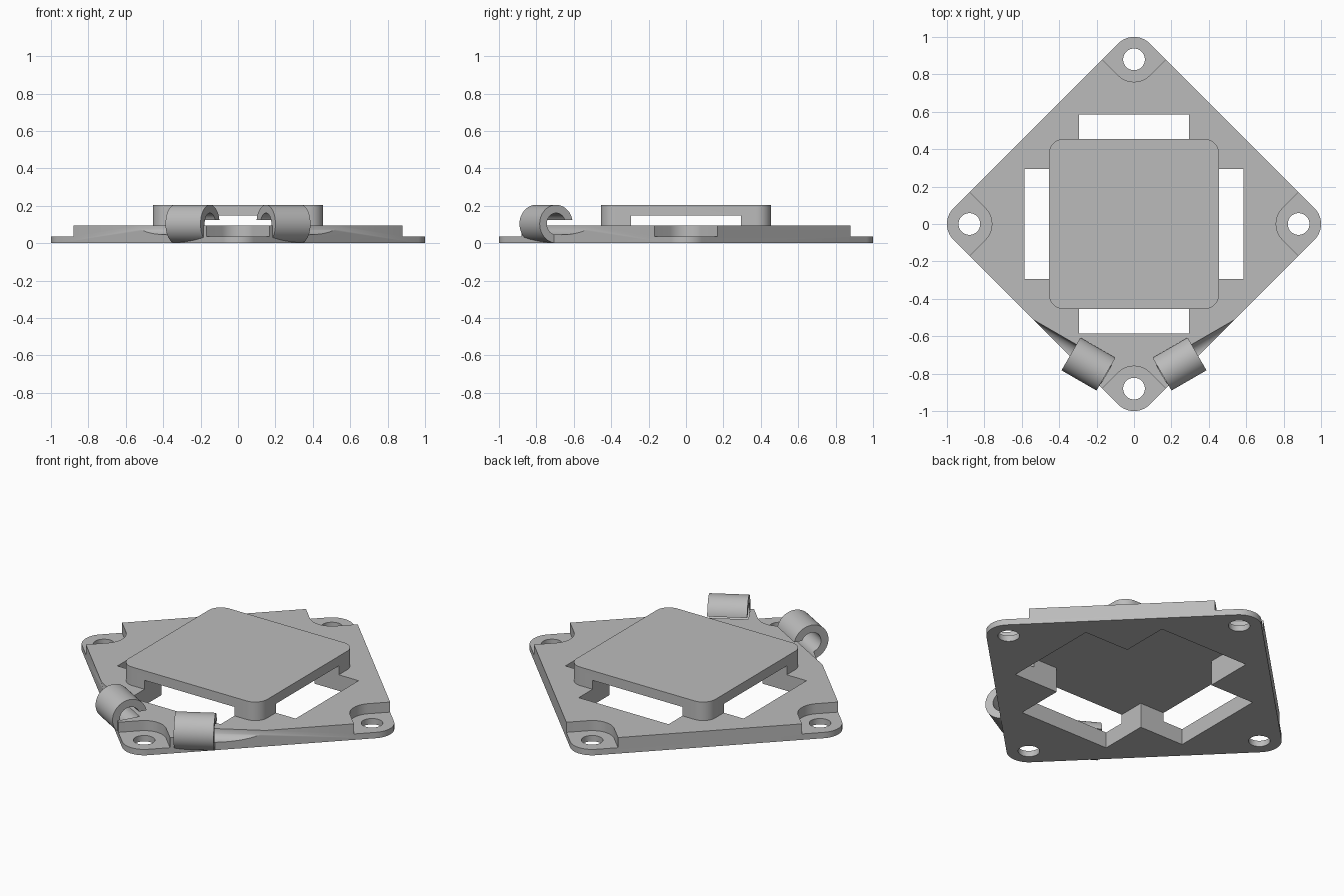
import bpy, bmesh, math
from mathutils import Matrix, Vector

cube = bpy.data.objects.get("Cube")
if cube:
    bpy.data.objects.remove(cube, do_unlink=True)

grey = bpy.data.materials.new("plain_grey")
grey.use_nodes = True
COLOUR = (0.5, 0.5, 0.5, 1)
grey.diffuse_color = COLOUR
grey.node_tree.nodes["Principled BSDF"].inputs["Base Color"].default_value = COLOUR


def rounded_square(reach, radius, turn, centre=(0, 0), steps=12):
    """Outline with four corner arcs; the arc centres sit `reach` from the middle."""
    pts = []
    for corner in range(4):
        mid = turn + corner * math.pi / 2
        for i in range(steps + 1):
            a = mid + (i / steps - 0.5) * math.pi / 2
            pts.append((centre[0] + reach * math.cos(mid) + radius * math.cos(a),
                        centre[1] + reach * math.sin(mid) + radius * math.sin(a)))
    return pts


def prism(name, pts, low, high, matrix=Matrix()):
    """Extrude a flat outline from low to high, then place it."""
    bm = bmesh.new()
    face = bm.faces.new([bm.verts.new((x, y, low)) for x, y in pts])
    top = bmesh.ops.extrude_face_region(bm, geom=[face])["geom"]
    bmesh.ops.translate(bm, vec=(0, 0, high - low),
                        verts=[v for v in top if isinstance(v, bmesh.types.BMVert)])
    bmesh.ops.transform(bm, matrix=matrix, verts=bm.verts)
    bmesh.ops.recalc_face_normals(bm, faces=bm.faces)
    mesh = bpy.data.meshes.new(name)
    bm.to_mesh(mesh)
    bm.free()
    mesh.materials.append(grey)
    obj = bpy.data.objects.new(name, mesh)
    bpy.context.collection.objects.link(obj)
    return obj


def circle(radius, centre=(0, 0), steps=48):
    return [(centre[0] + radius * math.cos(2 * math.pi * i / steps),
             centre[1] + radius * math.sin(2 * math.pi * i / steps)) for i in range(steps)]


def rectangle(x0, x1, y0, y1):
    return [(x0, y0), (x1, y0), (x1, y1), (x0, y1)]


def combine(obj, other, operation):
    """Apply a boolean and remove the helper object."""
    mod = obj.modifiers.new("combine", "BOOLEAN")
    mod.operation, mod.solver, mod.object = operation, "EXACT", other
    bpy.context.view_layer.objects.active = obj
    bpy.ops.object.modifier_apply(modifier=mod.name)
    bpy.data.objects.remove(other, do_unlink=True)


# Diamond base with a raised rounded pad
HOLE, ROUND, TOP = 0.88, 0.12, 0.095
body = prism("mounting_plate", rounded_square(HOLE, ROUND, 0), 0, TOP)
pad = prism("raised_pad", rounded_square(0.375 * math.sqrt(2), 0.08, math.pi / 4), 0.05, 0.205)
combine(body, pad, "UNION")

# Cross-shaped opening running under the pad
a, b = 0.295, 0.585
cross = [(a, b), (-a, b), (-a, a), (-b, a), (-b, -a), (-a, -a),
         (-a, -b), (a, -b), (a, -a), (b, -a), (b, a), (a, a)]
combine(body, prism("cross_cutter", cross, -0.1, 0.148), "DIFFERENCE")

# Lowered corner seats with screw holes
for k in range(4):
    d = Vector((math.cos(k * math.pi / 2), math.sin(k * math.pi / 2)))
    seat = prism("seat_cutter", rounded_square(0.5, ROUND, 0, d * (HOLE + 0.5)), 0.035, 0.3)
    combine(body, seat, "DIFFERENCE")
    hole = prism("screw_cutter", circle(0.058, d * HOLE), -0.1, 0.3)
    combine(body, hole, "DIFFERENCE")

# Two slotted tubes on the front edges, each bored on into the plate as a groove
HALF = 0.108
for side in (-1, 1):
    frame = (Matrix.Translation((side * 0.243, -0.748, 0.103))
             @ Matrix.Rotation(side * math.pi / 6, 4, "Z"))
    along = frame @ Matrix.Rotation(side * math.pi / 2, 4, "Y")
    tube = prism("tube", circle(0.102), -HALF, HALF, along)
    slot = prism("slot_cutter", rectangle(-0.2, 0.2, 0, 0.2), -0.015, 0.02, frame)
    combine(tube, slot, "DIFFERENCE")
    combine(body, tube, "UNION")
    bore = prism("bore_cutter", circle(0.058), -HALF - 0.002, 0.7, along)
    combine(body, bore, "DIFFERENCE")

# Smooth the round walls and keep the edges crisp
bpy.ops.object.select_all(action="DESELECT")
body.select_set(True)
bpy.context.view_layer.objects.active = body
bpy.ops.object.shade_smooth_by_angle(angle=math.radians(30))
